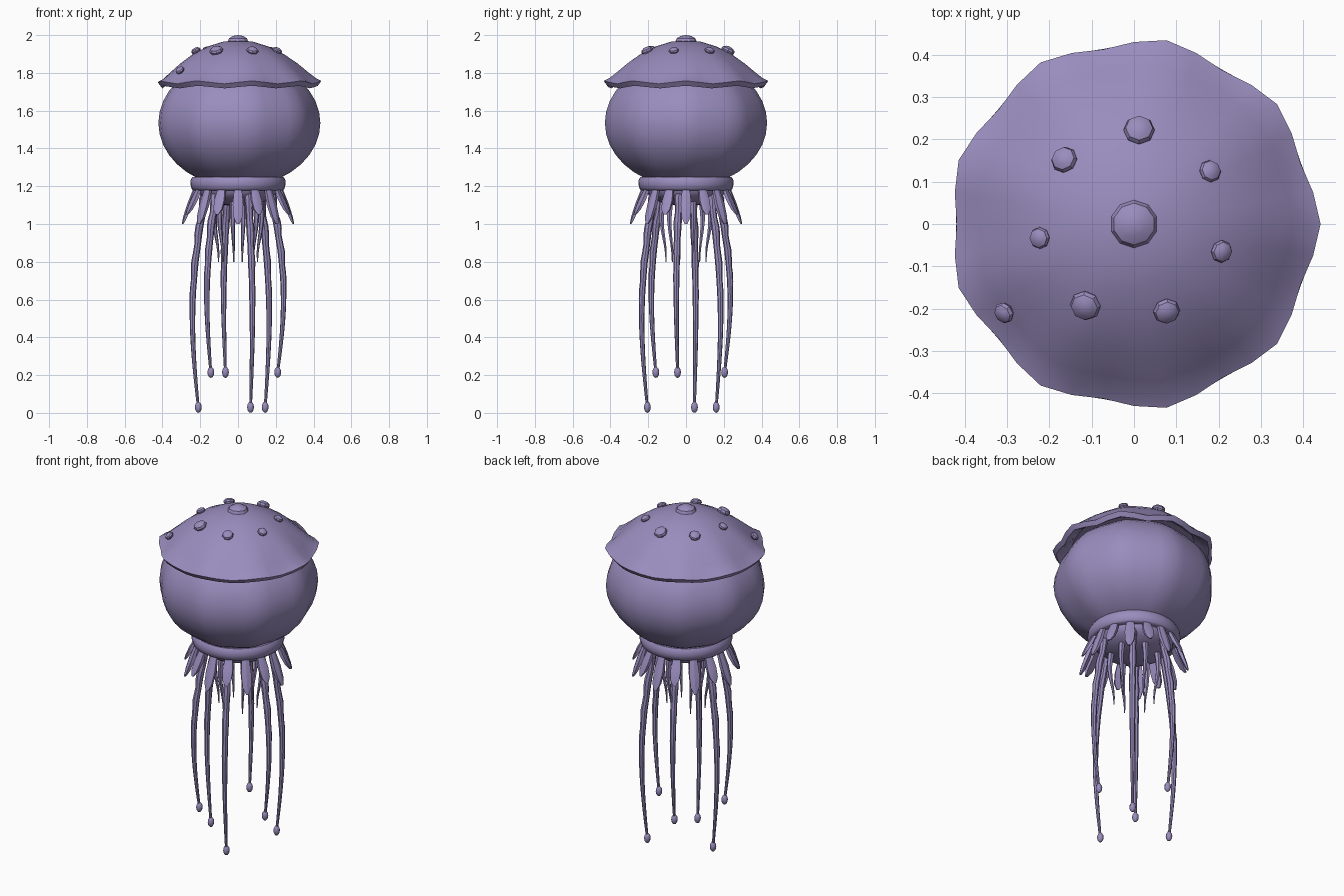
import bpy, bmesh, math
from mathutils import Vector, Matrix

if "Cube" in bpy.data.objects:
    bpy.data.objects.remove(bpy.data.objects["Cube"], do_unlink=True)

mat = bpy.data.materials.new("soft violet")
mat.use_nodes = True
COLOUR = (0.32, 0.265, 0.51, 1)
mat.diffuse_color = COLOUR
mat.node_tree.nodes["Principled BSDF"].inputs["Base Color"].default_value = COLOUR


def finish(bm, name, angle=40):
    """Turn a bmesh into a shaded, coloured object."""
    bmesh.ops.recalc_face_normals(bm, faces=bm.faces[:])
    mesh = bpy.data.meshes.new(name)
    bm.to_mesh(mesh)
    bm.free()
    obj = bpy.data.objects.new(name, mesh)
    bpy.context.collection.objects.link(obj)
    mesh.materials.append(mat)
    bpy.ops.object.select_all(action="DESELECT")
    obj.select_set(True)
    bpy.context.view_layer.objects.active = obj
    bpy.ops.object.shade_smooth_by_angle(angle=math.radians(angle))
    return obj


def skin(bm, rings):
    """Join rings of points with quads and close both ends."""
    loops = [[bm.verts.new(p) for p in ring] for ring in rings]
    n = len(loops[0])
    for a, b in zip(loops, loops[1:]):
        for i in range(n):
            j = (i + 1) % n
            bm.faces.new((a[i], a[j], b[j], b[i]))
    bm.faces.new(loops[0])
    bm.faces.new(loops[-1])


def polar(r, angle, z):
    return Vector((r * math.cos(angle), r * math.sin(angle), z))


def lathe(name, profile, segments=36, angle=40):
    """Profile rows: radius, height, radial ripple, vertical ripple."""
    bm = bmesh.new()
    rings = []
    for r, z, dr, dz in profile:
        ring = []
        for i in range(segments):
            t = math.tau * i / segments
            wave = math.cos(9 * t)
            ring.append(polar(r + dr * wave, t, z + dz * wave))
        rings.append(ring)
    skin(bm, rings)
    return finish(bm, name, angle)


def tube(bm, path, radii, sides=8):
    """Hanging tube with horizontal cross-sections."""
    skin(bm, [[p + polar(r, math.tau * i / sides, 0) for i in range(sides)]
              for p, r in zip(path, radii)])


def ball(bm, centre, radius, squash, tilt=Matrix.Identity(4), u=8, v=6):
    m = Matrix.Translation(centre) @ tilt @ Matrix.Diagonal((1, 1, squash, 1))
    bmesh.ops.create_uvsphere(bm, u_segments=u, v_segments=v, radius=radius, matrix=m)


# Lobed bulb body
body = []
for k in range(1, 18):
    a = math.pi * k / 18
    s = math.sin(a)
    body.append((0.428 * s, 1.535 - 0.34 * math.cos(a), 0.008 * s, 0))
lathe("body", body)

# Cap with scalloped, thick rim
lathe("cap", [
    (0.01, 1.972, 0, 0), (0.08, 1.965, 0, 0), (0.16, 1.94, 0, 0),
    (0.24, 1.9, 0.002, 0), (0.31, 1.85, 0.004, 0.001),
    (0.37, 1.797, 0.006, 0.003), (0.405, 1.765, 0.009, 0.006),
    (0.43, 1.75, 0.011, 0.008), (0.412, 1.725, 0.011, 0.007),
    (0.385, 1.74, 0.008, 0.005), (0.33, 1.79, 0.004, 0)], angle=35)

# Cap nodules: x, y, radius
nodules = [(0.012, 0.222, 0.037), (-0.165, 0.152, 0.032), (0.18, 0.125, 0.027),
           (-0.223, -0.033, 0.026), (0.207, -0.065, 0.027), (-0.115, -0.193, 0.037),
           (0.077, -0.206, 0.032), (-0.307, -0.21, 0.026)]
bm = bmesh.new()
ball(bm, (0, 0, 1.966), 0.057, 0.6, u=10)
for x, y, r in nodules:
    d = math.hypot(x, y)
    z = 1.912 if d < 0.3 else 1.808
    slope = Matrix.Rotation(0.75 * d / 0.37, 4, Vector((-y, x, 0)))
    ball(bm, (x, y, z + 0.006), r, 0.62, slope)
finish(bm, "cap_nodules", 30)

# Collar band and the dome beneath it
lathe("collar", [(0.21, 1.25, 0, 0), (0.24, 1.25, 0, 0), (0.25, 1.235, 0, 0),
                 (0.252, 1.21, 0, 0), (0.245, 1.185, 0, 0), (0.235, 1.178, 0, 0),
                 (0.2, 1.18, 0, 0)])
dome = [(0.215 * math.cos(a), 1.19 - 0.095 * math.sin(a), 0, 0)
        for a in [math.pi / 2 * k / 7 for k in range(7)]]
lathe("under_dome", dome, 24)

# Frill of short pointed flaps
bm = bmesh.new()
for i in range(16):
    t = math.tau * i / 16
    tip = 1.0 if i % 2 == 0 else 1.05
    side = polar(1, t + math.pi / 2, 0)
    rings = []
    for f, width, depth in ((0, 0.02, 0.01), (0.45, 0.028, 0.014),
                            (0.8, 0.024, 0.011), (1, 0.008, 0.005)):
        c = polar(0.225 + 0.068 * f, t, 1.19 + (tip - 1.19) * f)
        out = polar(depth, t, 0)
        rings.append([c + side * width + out * 0.4, c + out, c - side * width + out * 0.4,
                      c - side * width - out, c + side * width - out])
    skin(bm, rings)
finish(bm, "frill_flaps", 30)

# Six long tentacles, alternating in length, with bulb tips
long_bm, tip_bm = bmesh.new(), bmesh.new()
STEPS = 24
for i in range(6):
    t = math.radians(48 + 60 * i)
    end = 0.03 if i % 2 == 0 else 0.215
    path, radii = [], []
    for k in range(STEPS + 1):
        f = k / STEPS
        ripple = math.sin(f * 42) * max(0, 1 - f * 1.6)
        r = 0.175 + 0.04 * f + 0.05 * math.sin(math.pi * f) + 0.004 * ripple
        path.append(polar(r, t, 1.18 + (end - 1.18) * f))
        radii.append(0.021 - 0.014 * f ** 1.5 + 0.003 * ripple)
    tube(long_bm, path, radii)
    ball(tip_bm, path[-1], 0.018, 1.65)
finish(long_bm, "long_tentacles")
finish(tip_bm, "tentacle_tips", 50)

# Six thin inner tentacles
bm = bmesh.new()
for i in range(6):
    t = math.radians(18 + 60 * i)
    fs = [k / 8 for k in range(9)]
    path = [polar(0.12 + 0.012 * math.sin(5 * f), t, 1.14 - 0.34 * f) for f in fs]
    tube(bm, path, [0.016 * (1 - f) + 0.003 for f in fs], 6)
finish(bm, "inner_tentacles")
